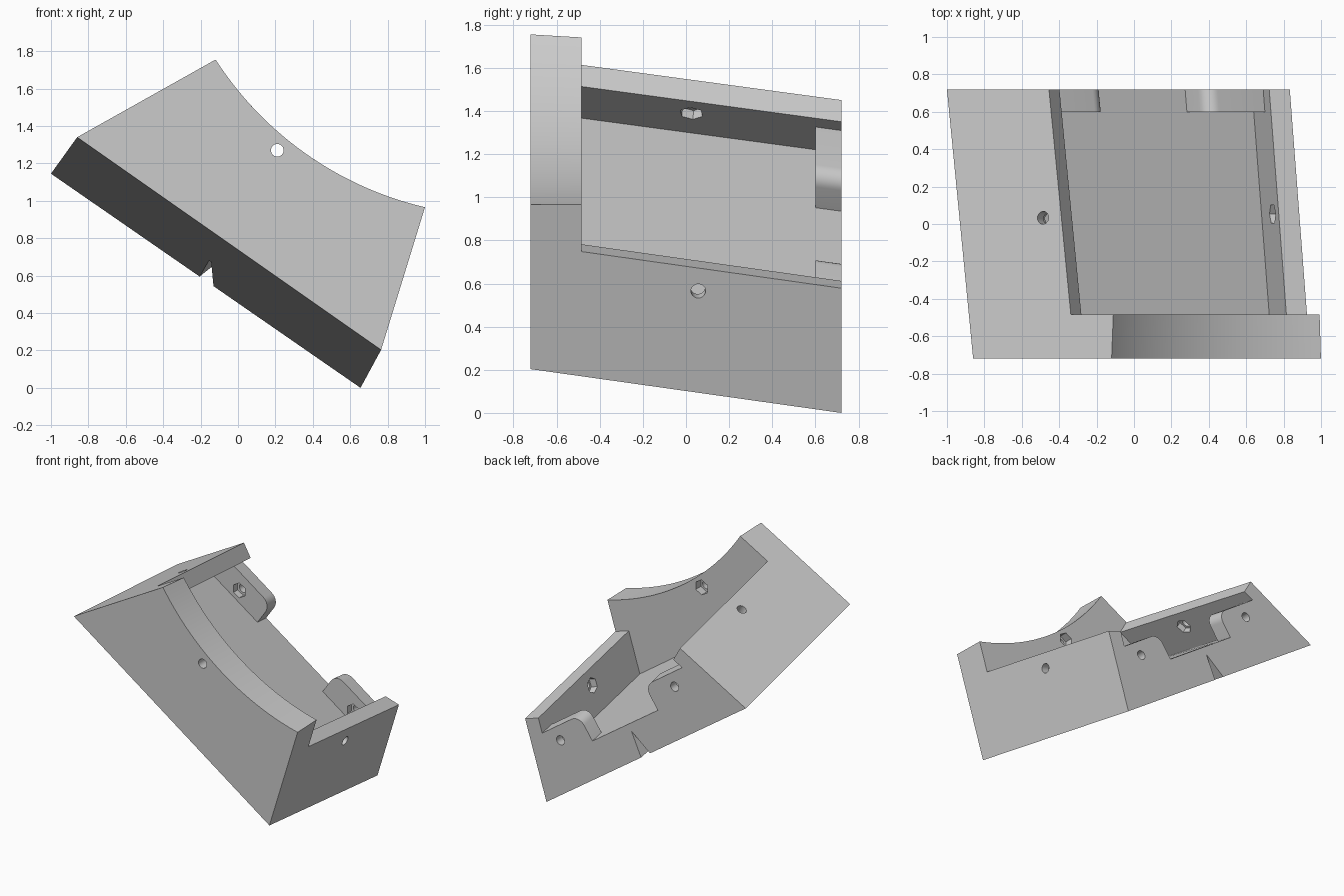
import bpy, bmesh, math
from mathutils import Vector as V

if "Cube" in bpy.data.objects:
    bpy.data.objects.remove(bpy.data.objects["Cube"])

Y0, Y1, YP = -0.72, 0.72, -0.485         # front, back, inner face of front plate
DL = V((0.872, 0.489)).normalized()      # direction of left end face (x, z)
DR = V((0.294, 0.956)).normalized()      # direction of right end face
B = V((0.82, -0.572)).normalized()       # direction along the base
N = V((-B.y, B.x))                       # away from the base
CENTRE, RADIUS = V((1.418, 2.747)), 1.83
WALL, WALL_H, FLOOR = 0.115, 0.625, 0.243


def corners(y):
    t = (y - Y0) / (Y1 - Y0)
    return (V((-0.86, 1.34)).lerp(V((-1.0, 1.145)), t),
            V((0.765, 0.203)).lerp(V((0.655, 0.0)), t))


def meet(p, d, q, e):
    w = q - p
    return p + d * ((w.x * e.y - w.y * e.x) / (d.x * e.y - d.y * e.x))


def on_circle(p, d):
    w = p - CENTRE
    b = w.dot(d)
    return p + d * (-b - math.sqrt(b * b - w.dot(w) + RADIUS ** 2))


def plate_section(y):
    l, r = corners(y)
    a, b = on_circle(l, DL) - CENTRE, on_circle(r, DR) - CENTRE
    a0, b0 = math.atan2(a.y, a.x), math.atan2(b.y, b.x)
    arc = []
    for i in range(41):
        t = a0 + (b0 - a0) * i / 40
        arc.append(CENTRE + RADIUS * V((math.cos(t), math.sin(t))))
    return [l] + arc + [r]


def channel_section(y):
    l, r = corners(y)
    base = (r - l).normalized()
    f = l + V((-base.y, base.x)) * FLOOR
    lt, rt = l + DL * WALL_H, r + DR * (WALL_H - 0.02)
    li = lt + V((DL.y, -DL.x)) * WALL
    ri = rt + V((-DR.y, DR.x)) * WALL
    return [l, lt, li, meet(li, DL, f, base), meet(ri, DR, f, base), ri, rt, r]


def loft(name, pa, ya, pb, yb):
    """Solid between two matching x-z sections."""
    bm = bmesh.new()
    a = [bm.verts.new((p[0], ya, p[1])) for p in pa]
    b = [bm.verts.new((p[0], yb, p[1])) for p in pb]
    bm.faces.new(a)
    bm.faces.new(b[::-1])
    for i in range(len(a)):
        j = (i + 1) % len(a)
        bm.faces.new((a[i], b[i], b[j], a[j]))
    bmesh.ops.recalc_face_normals(bm, faces=bm.faces)
    return finish(name, bm)


def finish(name, bm):
    me = bpy.data.meshes.new(name)
    bm.to_mesh(me)
    bm.free()
    ob = bpy.data.objects.new(name, me)
    bpy.context.collection.objects.link(ob)
    return ob


def rod(name, start, end, r, sides):
    start, end = V(start), V(end)
    d = end - start
    bm = bmesh.new()
    bmesh.ops.create_cone(bm, cap_ends=True, segments=sides, radius1=r, radius2=r, depth=d.length)
    ob = finish(name, bm)
    ob.location = (start + end) / 2
    ob.rotation_mode = 'QUATERNION'
    ob.rotation_quaternion = d.to_track_quat('Z', 'Y')
    return ob


# front plate with concave top, and the channel behind it
bracket = loft("corner_bracket", plate_section(Y0), Y0, plate_section(YP), YP)
adds = [loft("channel", channel_section(YP), YP, channel_section(Y1), Y1)]


# rounded tabs along the back edge
def tab(name, foot, side, shear):
    h, r = 0.20, 0.075
    prof = [(0.0, -0.06)]
    for i in range(9):
        t = math.pi / 2 * i / 8
        prof.append((r - r * math.cos(t), h - r + r * math.sin(t)))
    prof += [(0.43, h), (0.49, -0.06)]
    pa = [V(foot) + B * s * side + N * k for s, k in prof]
    return loft(name, pa, 0.60, [p + V(shear) * 0.12 for p in pa], Y1)


adds.append(tab("left_tab", (-0.263, 0.945), -1, (-0.097, -0.137)))
adds.append(tab("right_tab", (0.28, 0.573), 1, (-0.076, -0.14)))

# bolt holes with hexagonal nut pockets on the inner side
cuts = []


def bolt(name, outer, inward, thick, pocket):
    o, d = V(outer), V(inward).normalized()
    cuts.append(rod(name + "_hole", o - d * 0.06, o + d * (thick + 0.04), 0.034, 24))
    cuts.append(rod(name + "_pocket", o + d * (thick - pocket), o + d * (thick + 0.03), 0.056, 6))


bolt("plate", (0.21, Y0, 1.27), (0, 1, 0), 0.235, 0.06)
bolt("left_wall", (-0.485, 0.033, 1.486), (0.49, -0.07, -0.87), 0.115, 0.05)
bolt("right_wall", (0.851, 0.057, 0.565), (-0.957, -0.033, 0.29), 0.115, 0.05)
bolt("left_tab", (-0.41, Y1, 1.15), (0, -1, 0), 0.12, 0.05)
bolt("right_tab", (0.538, Y1, 0.494), (0, -1, 0), 0.12, 0.05)

# tapered slit in the underside, opening on the back face
cuts.append(loft("slit", [(-0.13, 0.70), (-0.15, 0.66), (-0.17, 0.67)], 0.1,
                 [(-0.05, 0.72), (-0.145, 0.51), (-0.235, 0.57)], 0.73))

# join and cut
bpy.context.view_layer.objects.active = bracket
bracket.select_set(True)
for op, parts in (('UNION', adds), ('DIFFERENCE', cuts)):
    for p in parts:
        p.hide_render = True
        m = bracket.modifiers.new(p.name, 'BOOLEAN')
        m.operation, m.solver, m.object = op, 'EXACT', p
        bpy.context.view_layer.update()
        bpy.ops.object.modifier_apply(modifier=m.name)
for p in adds + cuts:
    bpy.data.objects.remove(p)
bpy.ops.object.shade_smooth_by_angle(angle=math.radians(25))
